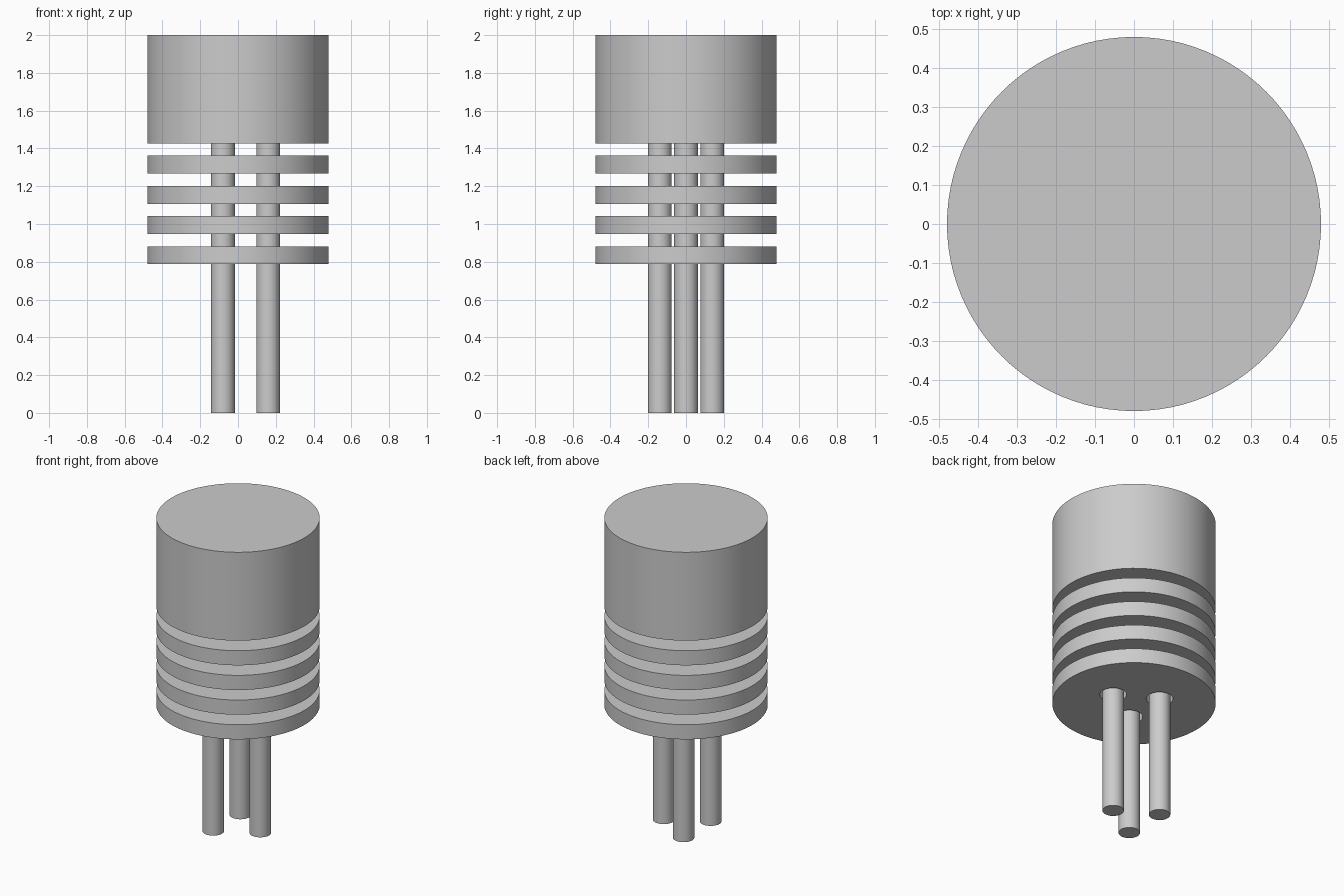
import bpy
from math import cos, sin, radians

cube = bpy.data.objects.get("Cube")
if cube:
    bpy.data.objects.remove(cube, do_unlink=True)

grey = bpy.data.materials.new("light grey")
grey.use_nodes = True
grey.diffuse_color = (0.6, 0.6, 0.6, 1)
grey.node_tree.nodes["Principled BSDF"].inputs["Base Color"].default_value = (0.6, 0.6, 0.6, 1)

RADIUS = 0.48
ROD_RADIUS = 0.063
HOLE_RADIUS = 0.079
PITCH = 0.16
LOWEST = 0.787
HEAD_BOTTOM = LOWEST + 4 * PITCH
# three rods, evenly spaced around the axis
ROD_SPOTS = [(0.16 * cos(radians(a)), 0.16 * sin(radians(a))) for a in (0, 120, 240)]


def cylinder(name, radius, bottom, top, x=0, y=0, sides=96):
    bpy.ops.mesh.primitive_cylinder_add(vertices=sides, radius=radius, depth=top - bottom,
                                        location=(x, y, (bottom + top) / 2))
    obj = bpy.context.object
    obj.name = name
    obj.data.materials.append(grey)
    return obj


def smooth(obj):
    bpy.ops.object.select_all(action="DESELECT")
    obj.select_set(True)
    bpy.context.view_layer.objects.active = obj
    bpy.ops.object.shade_smooth_by_angle(angle=radians(30))


# solid head
smooth(cylinder("head", RADIUS, HEAD_BOTTOM, 2.0))

# long rods running up into the head
for i, (x, y) in enumerate(ROD_SPOTS):
    smooth(cylinder(f"rod_{i + 1}", ROD_RADIUS, 0, HEAD_BOTTOM + 0.02, x, y, 48))

# discs with clearance holes around the rods
cutters = [cylinder(f"hole_cutter_{i + 1}", HOLE_RADIUS, LOWEST - 0.1, HEAD_BOTTOM, x, y, 48)
           for i, (x, y) in enumerate(ROD_SPOTS)]
for i in range(4):
    bottom = LOWEST + i * PITCH
    disc = cylinder(f"disc_{i + 1}", RADIUS, bottom, bottom + 0.095)
    for cutter in cutters:
        mod = disc.modifiers.new("hole", "BOOLEAN")
        mod.operation = "DIFFERENCE"
        mod.solver = "EXACT"
        mod.object = cutter
        bpy.ops.object.modifier_apply(modifier=mod.name)
    smooth(disc)

for cutter in cutters:
    bpy.data.objects.remove(cutter, do_unlink=True)
